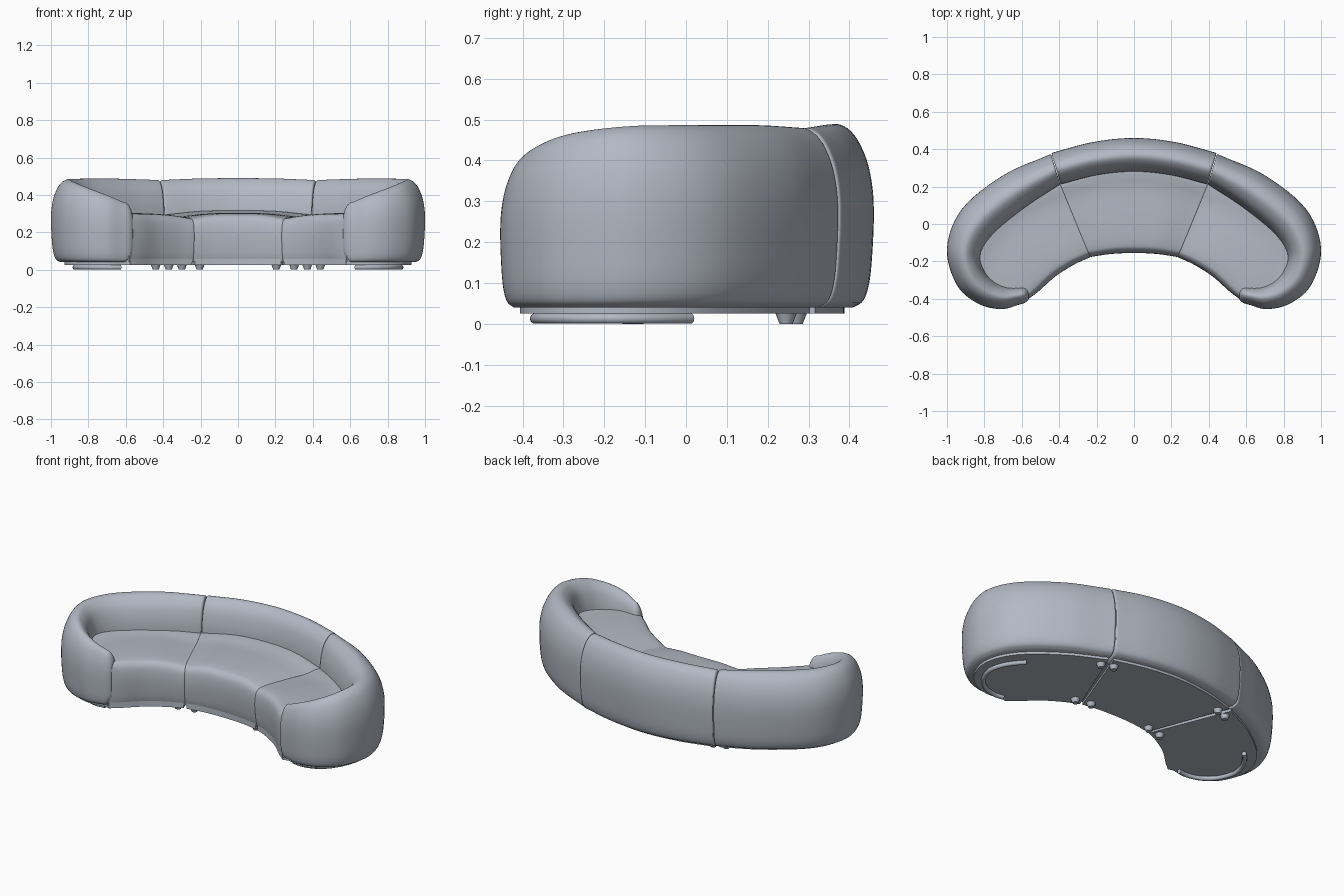
import bpy, bmesh, math
from mathutils import Vector

cube = bpy.data.objects.get("Cube")
if cube:
    bpy.data.objects.remove(cube)

fabric = bpy.data.materials.new("grey_blue_fabric")
fabric.use_nodes = True
colour = (0.45, 0.48, 0.55, 1)
fabric.diffuse_color = colour
fabric.node_tree.nodes["Principled BSDF"].inputs["Base Color"].default_value = colour


def spline(points, steps):
    """Smooth curve through points of any dimension."""
    p = [Vector(q) for q in points]
    p = [2 * p[0] - p[1]] + p + [2 * p[-1] - p[-2]]
    out = []
    for a, b, c, d in zip(p, p[1:], p[2:], p[3:]):
        for k in range(steps):
            t = k / steps
            out.append(0.5 * (2 * b + (c - a) * t + (2 * a - 5 * b + 4 * c - d) * t * t
                              + (3 * b - a - 3 * c + d) * t ** 3))
    return out + [p[-2]]


def finish(bm, name, angle=50):
    bmesh.ops.recalc_face_normals(bm, faces=bm.faces)
    mesh = bpy.data.meshes.new(name)
    bm.to_mesh(mesh)
    bm.free()
    mesh.materials.append(fabric)
    for f in mesh.polygons:
        f.use_smooth = True
    mesh.set_sharp_from_angle(angle=math.radians(angle))
    obj = bpy.data.objects.new(name, mesh)
    bpy.context.collection.objects.link(obj)


def loft(name, stations, profile, side, start, end, bottom=0.04):
    """Sweep a profile over stations (ax, ay, bx, by, top); start and end are
    (length, shrink) of the rounded ends."""
    st = spline(stations, 6)
    prof = spline(profile, 4)

    def ring(s, shift, scale):
        a, b = Vector((s[0], s[1])), Vector((s[2], s[3]))
        pts = []
        for u, v in prof:
            u = 0.5 + (u - 0.5) * scale
            v = 0.45 + (v - 0.45) * scale
            q = a.lerp(b, u) + shift
            pts.append((q.x * side, q.y, bottom + v * (s[4] - bottom)))
        return pts

    def cap(s, neighbour, size):
        mid = Vector((s[0] + s[2], s[1] + s[3])) / 2
        out = (mid - Vector((neighbour[0] + neighbour[2], neighbour[1] + neighbour[3])) / 2).normalized()
        rings = []
        for k in range(1, 7):
            t = k / 6 * math.pi / 2
            rings.append(ring(s, out * size[0] * math.sin(t), 1 - size[1] * (1 - math.cos(t))))
        return rings

    rings = cap(st[0], st[1], start)[::-1]
    rings += [ring(s, Vector((0, 0)), 1) for s in st]
    rings += cap(st[-1], st[-2], end)
    bm = bmesh.new()
    rows = [[bm.verts.new(p) for p in r] for r in rings]
    n = len(prof)
    for r, q in zip(rows, rows[1:]):
        for i in range(n):
            j = (i + 1) % n
            bm.faces.new((r[i], r[j], q[j], q[i]))
    bm.faces.new(rows[0])
    bm.faces.new(rows[-1])
    finish(bm, name)


def slab(name, outline, z0, z1, side):
    """Flat plinth from an outline."""
    bm = bmesh.new()
    face = bm.faces.new([bm.verts.new((x * side, y, z0)) for x, y in outline])
    top = bmesh.ops.extrude_face_region(bm, geom=[face])["geom"]
    bmesh.ops.translate(bm, vec=(0, 0, z1 - z0),
                        verts=[v for v in top if isinstance(v, bmesh.types.BMVert)])
    finish(bm, name, 30)


def between(stations, u):
    return [(s[0] + (s[2] - s[0]) * u, s[1] + (s[3] - s[1]) * u) for s in spline(stations, 6)]


# Cross-sections: backrest (inner to outer) and seat (front to back)
back_profile = [(0.05, 0), (0, 0.3), (0, 0.56), (0.04, 0.73), (0.16, 0.89), (0.36, 0.985),
                (0.54, 1), (0.74, 0.94), (0.9, 0.81), (0.98, 0.66), (1, 0.5), (0.98, 0.3),
                (0.94, 0.14), (0.86, 0.04), (0.72, 0)]
seat_profile = [(0.04, 0), (0.015, 0.2), (0, 0.55), (0.01, 0.8), (0.04, 0.92), (0.1, 0.975),
                (0.3, 1), (0.7, 1), (1, 0.98), (1, 0)]

# Stations: inner x, y, outer x, y, top height
middle_back = [(-0.38, 0.215, -0.43, 0.383, 0.478), (-0.2, 0.26, -0.22, 0.438, 0.486),
               (0, 0.28, 0, 0.46, 0.488), (0.2, 0.26, 0.22, 0.438, 0.486),
               (0.38, 0.215, 0.43, 0.383, 0.478)]
side_back = [(0.405, 0.205, 0.455, 0.37, 0.478), (0.58, 0.09, 0.70, 0.26, 0.485),
             (0.75, -0.05, 0.92, 0.08, 0.485), (0.82, -0.16, 1.0, -0.13, 0.482),
             (0.80, -0.25, 0.948, -0.325, 0.463), (0.745, -0.31, 0.835, -0.425, 0.43),
             (0.68, -0.335, 0.71, -0.455, 0.395), (0.615, -0.335, 0.61, -0.43, 0.36)]
# Stations: front x, y, back x, y, top height
middle_seat = [(-0.225, -0.175, -0.4, 0.25, 0.282), (-0.12, -0.16, -0.2, 0.31, 0.3),
               (0, -0.155, 0, 0.33, 0.302), (0.12, -0.16, 0.2, 0.31, 0.3),
               (0.225, -0.175, 0.4, 0.25, 0.282)]
side_seat = [(0.24, -0.18, 0.415, 0.24, 0.28), (0.32, -0.217, 0.64, 0.15, 0.296),
             (0.42, -0.28, 0.82, 0.0, 0.303), (0.51, -0.36, 0.88, -0.16, 0.303),
             (0.57, -0.405, 0.84, -0.30, 0.3)]

seam = (0.012, 0.07)
seat_seam = (0.01, 0.03)
loft("middle_backrest", middle_back, back_profile, 1, seam, seam)
loft("middle_seat", middle_seat, seat_profile, 1, seat_seam, seat_seam)
slab("middle_plinth", between(middle_back, 0.6) + between(middle_seat, 0.03)[::-1], 0.025, 0.06, 1)


def foot(name, x, y):
    bm = bmesh.new()
    bmesh.ops.create_cone(bm, cap_ends=True, segments=20, radius1=0.016, radius2=0.026, depth=0.026)
    bmesh.ops.translate(bm, verts=bm.verts, vec=(x, y, 0.013))
    finish(bm, name, 40)


for side, label in ((1, "left"), (-1, "right")):
    loft(label + "_backrest_and_arm", side_back, back_profile, side, seam, (0.05, 0.5))
    loft(label + "_seat", side_seat, seat_profile, side, seat_seam, seat_seam)
    slab(label + "_plinth", between(side_back, 0.6) + between(side_seat, 0.03)[::-1],
         0.025, 0.06, side)
    # Small round feet beside the seams
    for i, (x, y) in enumerate([(0.205, -0.12), (0.3, -0.14), (0.37, 0.27), (0.44, 0.245)]):
        foot(f"{label}_foot_{i + 1}", x * side, y)
    # Curved floor runner under the arm
    path = between(side_back, 0.28)[11:-1]
    curve = bpy.data.curves.new(label + "_runner", "CURVE")
    curve.dimensions = "3D"
    curve.bevel_depth = 0.013
    curve.bevel_resolution = 3
    curve.use_fill_caps = True
    line = curve.splines.new("POLY")
    line.points.add(len(path) - 1)
    for p, (x, y) in zip(line.points, path):
        p.co = (x * side, y, 0.013, 1)
    curve.materials.append(fabric)
    bpy.context.collection.objects.link(bpy.data.objects.new(label + "_runner", curve))
